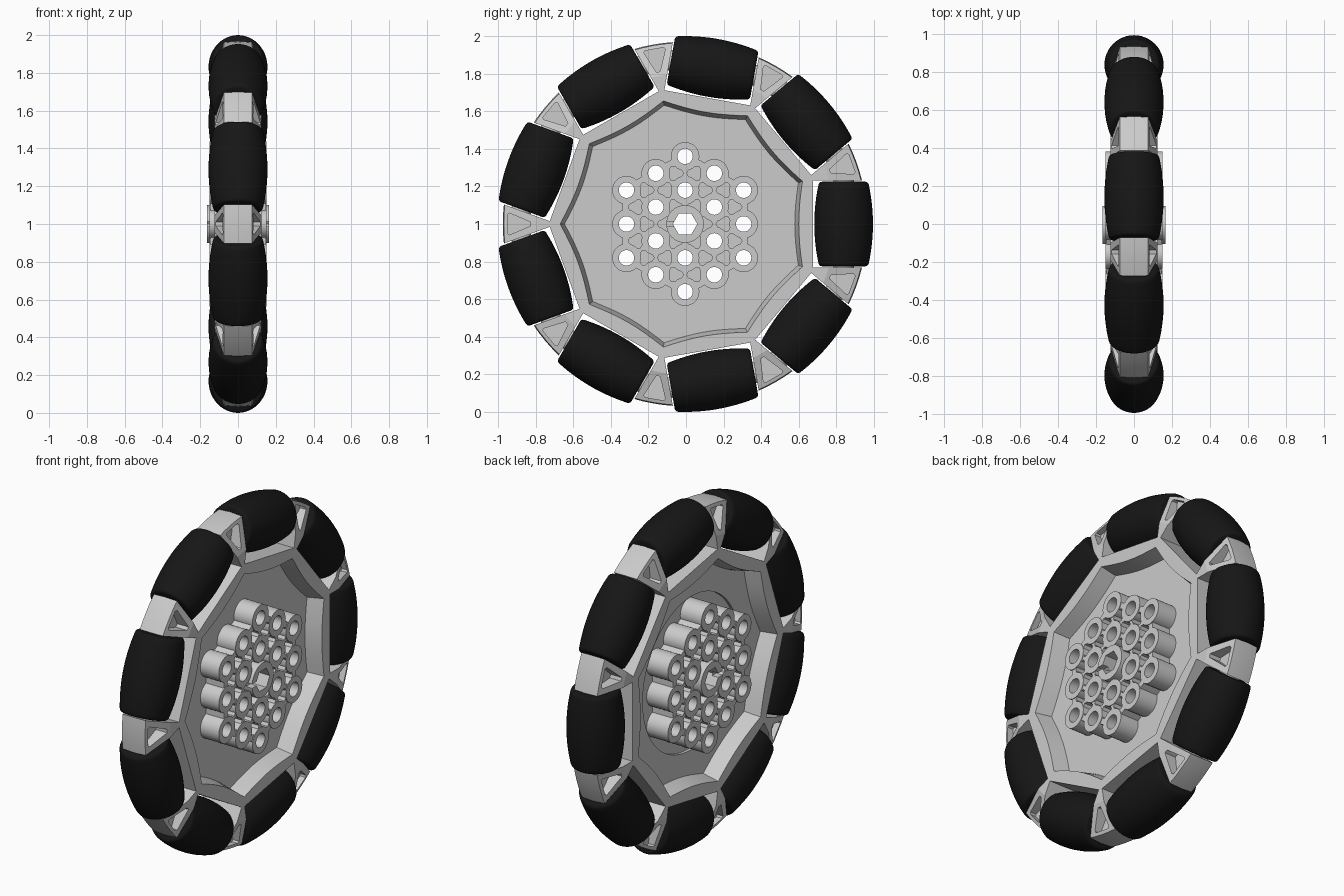
import bpy, bmesh
from math import sin, cos, pi, radians, sqrt
from mathutils import Matrix

if "Cube" in bpy.data.objects:
    bpy.data.objects.remove(bpy.data.objects["Cube"])

CENTRE = (0, -0.005, 1)      # wheel axis runs along x
N = 9
STEP = 2 * pi / N


def ngon(cy, cz, r, n, a0=0.0):
    return [(cy + r * cos(a0 + 2 * pi * i / n), cz + r * sin(a0 + 2 * pi * i / n)) for i in range(n)]


def turn(pts, a):
    return [(y * cos(a) - z * sin(a), y * sin(a) + z * cos(a)) for y, z in pts]


def loft(name, outlines, stations):
    """Each (y, z) outline becomes a closed solid through stations of (x, scale)."""
    bm = bmesh.new()
    for pts in outlines:
        rings = [[bm.verts.new((x, y * s, z * s)) for y, z in pts] for x, s in stations]
        n = len(pts)
        for a, b in zip(rings, rings[1:]):
            for i in range(n):
                bm.faces.new((a[i], a[(i + 1) % n], b[(i + 1) % n], b[i]))
        bm.faces.new(rings[0][::-1])
        bm.faces.new(rings[-1])
    bmesh.ops.recalc_face_normals(bm, faces=bm.faces)
    return finish(name, bm)


def finish(name, bm):
    me = bpy.data.meshes.new(name)
    bm.to_mesh(me)
    bm.free()
    ob = bpy.data.objects.new(name, me)
    bpy.context.collection.objects.link(ob)
    ob.location = CENTRE
    return ob


def combine(target, tool, op):
    bpy.context.view_layer.update()
    mod = target.modifiers.new("bool", 'BOOLEAN')
    mod.operation, mod.solver, mod.object = op, 'EXACT', tool
    bpy.context.view_layer.objects.active = target
    bpy.ops.object.modifier_apply(modifier=mod.name)
    bpy.data.objects.remove(tool)


def smooth(ob, deg):
    bpy.ops.object.select_all(action='DESELECT')
    ob.select_set(True)
    bpy.context.view_layer.objects.active = ob
    bpy.ops.object.shade_smooth_by_angle(angle=radians(deg))


# rim disc with chamfered outer edge
frame = loft("wheel_frame", [ngon(0, 0, 1, 108)],
             [(-.125, .80), (-.075, .965), (0, .97), (.075, .965), (.125, .80)])

# roller bays
bay = [(.682, -.232), (1.1, -.232), (1.1, .232), (.682, .232)]
combine(frame, loft("bay_cutter", [turn(bay, k * STEP) for k in range(N)], [(-.3, 1), (.3, 1)]), 'DIFFERENCE')

# nine-sided recesses with slightly concave sides, both faces
outline = []
for k in range(N):
    for j in range(8):
        u = j / 8
        a = (k + .5 + u) * STEP
        chord = .665 * cos(STEP / 2) / cos((u - .5) * STEP)
        r = chord - .02 * (1 - (2 * u - 1) ** 2)
        outline.append((r * cos(a), r * sin(a)))
for s in (-1, 1):
    combine(frame, loft("recess_cutter", [outline], [(s * .03, .965), (s * .125, 1), (s * .2, 1.027)]), 'DIFFERENCE')
# shallow round recess on the far face
combine(frame, loft("round_cutter", [ngon(0, 0, .45, 72)], [(-.1, 1), (-.012, 1)]), 'DIFFERENCE')

# hub lattice positions
P = .18
lattice = []
for i in range(-2, 3):
    for j in range(-2, 3):
        if abs(i + j) <= 2 and (i, j) != (0, 0):
            lattice.append((i * P * sqrt(3) / 2, (j + i / 2) * P))
cells = []
for i in range(-2, 3):
    for j in range(-2, 3):
        y, z = i * P * sqrt(3) / 2, (j + i / 2) * P
        for s in (-1, 1):
            c = (y + s * P / sqrt(3), z)
            if max(abs(c[0] * cos(k * pi / 3) + c[1] * sin(k * pi / 3)) for k in range(3)) < .30:
                if not any(abs(c[0] - d[0]) + abs(c[1] - d[1]) < .01 for d in cells):
                    cells.append(c)

# honeycomb block, its hexagonal pockets, the tubes and the hub boss
combine(frame, loft("block", [ngon(0, 0, .385, 6, pi / 6)], [(-.146, 1), (.146, 1)]), 'UNION')
for x0, x1 in ((.028, .2), (-.2, -.010)):
    combine(frame, loft("pocket_cutter", [ngon(y, z, .043, 6) for y, z in cells], [(x0, 1), (x1, 1)]), 'DIFFERENCE')
combine(frame, loft("tubes", [ngon(y, z, .076, 32) for y, z in lattice], [(-.15, 1), (.15, 1)]), 'UNION')
combine(frame, loft("hub", [ngon(0, 0, .1, 48)], [(-.165, 1), (.165, 1)]), 'UNION')

# through holes: tube bores, hexagonal shaft bore, hub notches
bores = [ngon(y, z, .041, 32) for y, z in lattice] + [ngon(0, 0, .065, 6)]
combine(frame, loft("bore_cutter", bores, [(-.3, 1), (.3, 1)]), 'DIFFERENCE')
notch = [(-.12, -.012), (-.05, -.012), (-.05, .012), (-.12, .012)]
for s in (-1, 1):
    combine(frame, loft("notch_cutter", [notch], [(s * .125, 1), (s * .2, 1)]), 'DIFFERENCE')

# triangular pockets in the spokes between rollers
tri = [(.822, -.010), (.935, -.058), (.945, -.050), (.945, .050), (.935, .058), (.822, .010)]
for s in (-1, 1):
    combine(frame, loft("spoke_cutter", [turn(tri, (k + .5) * STEP) for k in range(N)],
                        [(s * .045, 1), (s * .2, 1)]), 'DIFFERENCE')
smooth(frame, 14)


def revolve(name, profile, seg):
    """Spin (t, radius) profile about a line along z at the roller circle."""
    bm = bmesh.new()
    rings = [[bm.verts.new((r * cos(2 * pi * i / seg), RC + r * sin(2 * pi * i / seg), t))
              for i in range(seg)] for t, r in profile]
    for a, b in zip(rings, rings[1:]):
        for i in range(seg):
            bm.faces.new((a[i], a[(i + 1) % seg], b[(i + 1) % seg], b[i]))
    bm.faces.new(rings[0][::-1])
    bm.faces.new(rings[-1])
    bmesh.ops.recalc_face_normals(bm, faces=bm.faces)
    return finish(name, bm)


# barrel rollers whose outer profile follows the wheel circle, plus axle collars
RC = .844
rubber = bpy.data.materials.new("black_rubber")
rubber.diffuse_color = (.008, .008, .008, 1)
rubber.use_nodes = True
rubber.node_tree.nodes["Principled BSDF"].inputs["Base Color"].default_value = rubber.diffuse_color
half = [(.21 * i / 10, sqrt(1 - (.21 * i / 10) ** 2) - RC) for i in range(11)]
half += [(.218, .130), (.223, .124), (.225, .115)]
profile = [(-t, r) for t, r in half[:0:-1]] + half
roller = revolve("roller", profile, 48)
roller.data.materials.append(rubber)
smooth(roller, 40)
collar = revolve("axle_collar", [(-.238, .055), (.238, .055)], 24)
smooth(collar, 30)
for src in (roller, collar):
    for k in range(1, N):
        ob = src.copy()
        ob.name = f"{src.name}_{k}"
        ob.rotation_euler = (k * STEP, 0, 0)
        bpy.context.collection.objects.link(ob)
